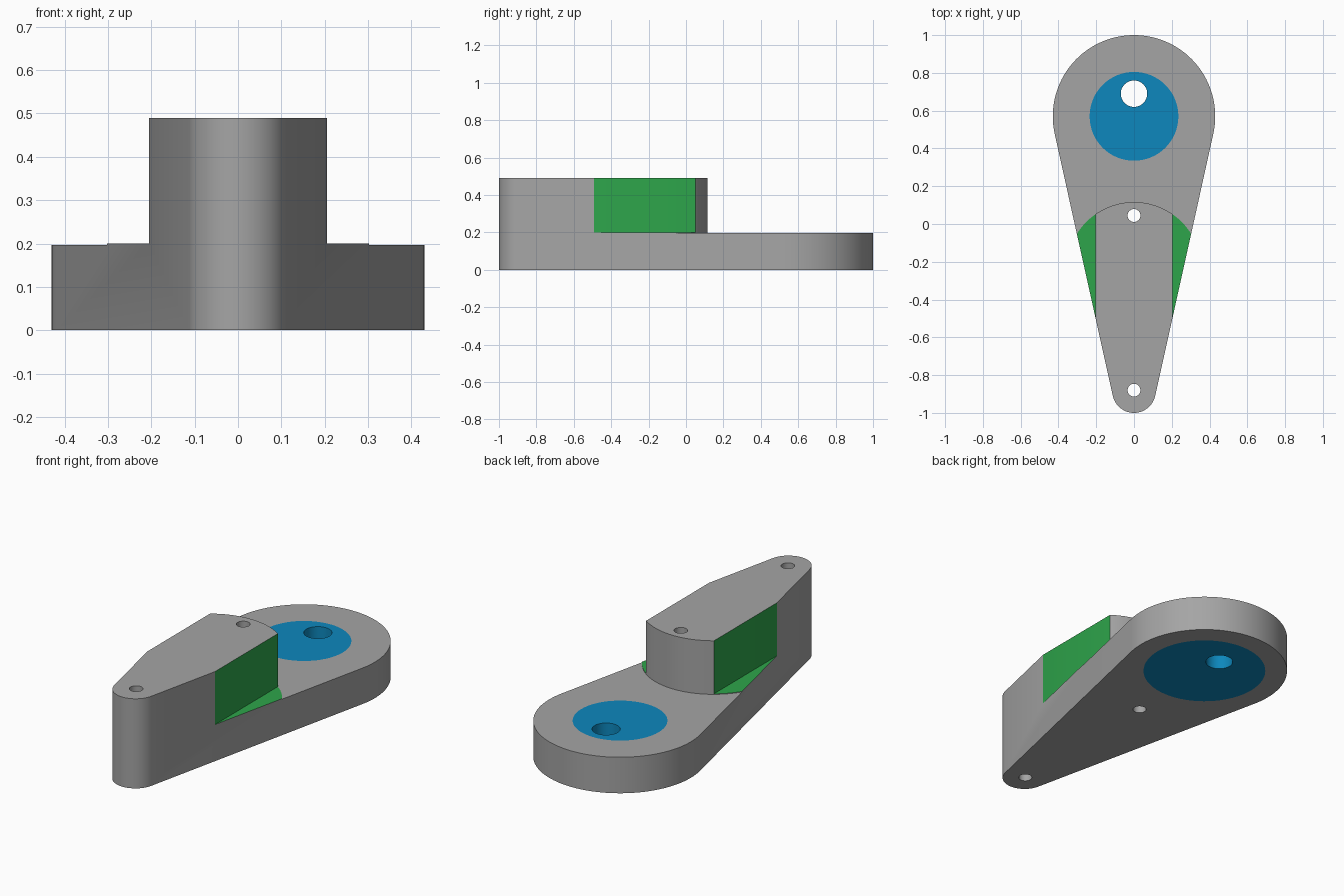
import bpy, bmesh, math

if "Cube" in bpy.data.objects:
    bpy.data.objects.remove(bpy.data.objects["Cube"])

TOP, DECK, LEDGE, HALF = 0.49, 0.197, 0.2, 0.205   # heights and half width of the raised block
BIG_Y, BIG_R = 0.57, 0.43                          # large rounded end
TIP_Y, TIP_R = -0.885, 0.115                       # small rounded end


def material(name, color):
    m = bpy.data.materials.new(name)
    m.diffuse_color = (*color, 1)
    m.use_nodes = True
    m.node_tree.nodes["Principled BSDF"].inputs["Base Color"].default_value = m.diffuse_color
    return m


grey = material("grey", (0.376, 0.376, 0.376))
green = material("green", (0.027, 0.376, 0.07))
blue = material("blue", (0.004, 0.245, 0.51))


def arc(cy, r, a0, a1, n):
    return [(r * math.cos(a0 + (a1 - a0) * i / n),
             cy + r * math.sin(a0 + (a1 - a0) * i / n)) for i in range(n + 1)]


def prism(name, pts, z0, z1, mat=grey):
    """Extrude a counter-clockwise outline from z0 to z1."""
    bm = bmesh.new()
    face = bm.faces.new([bm.verts.new((x, y, z0)) for x, y in pts])
    ext = bmesh.ops.extrude_face_region(bm, geom=[face])["geom"]
    bmesh.ops.translate(bm, vec=(0, 0, z1 - z0),
                        verts=[v for v in ext if isinstance(v, bmesh.types.BMVert)])
    bmesh.ops.recalc_face_normals(bm, faces=bm.faces)
    me = bpy.data.meshes.new(name)
    bm.to_mesh(me)
    bm.free()
    me.materials.append(mat)
    ob = bpy.data.objects.new(name, me)
    bpy.context.collection.objects.link(ob)
    return ob


def disc(name, cy, r, z0, z1, mat=grey, n=64):
    return prism(name, arc(cy, r, 0, math.tau * (n - 1) / n, n - 1), z0, z1, mat)


def cut(ob, cutter):
    """Subtract a helper shape and remove it."""
    mod = ob.modifiers.new("cut", "BOOLEAN")
    mod.operation, mod.solver, mod.object = "DIFFERENCE", "EXACT", cutter
    cutter.hide_render = True
    bpy.context.view_layer.objects.active = ob
    bpy.ops.object.modifier_apply(modifier=mod.name)
    bpy.data.objects.remove(cutter)


def smooth(ob):
    bpy.ops.object.select_all(action="DESELECT")
    ob.select_set(True)
    bpy.context.view_layer.objects.active = ob
    bpy.ops.object.shade_smooth_by_angle(angle=math.radians(20))


# Arm: two circles joined by tangent sides, full height
t = math.asin((BIG_R - TIP_R) / (BIG_Y - TIP_Y))
outline = arc(BIG_Y, BIG_R, -t, math.pi + t, 72) + arc(TIP_Y, TIP_R, math.pi + t, math.tau - t, 36)
arm = prism("lever_arm", outline, 0, TOP)

# Low deck behind the curved back of the block
back = arc(-0.24, 0.356, 0, math.pi, 64)
cut(arm, prism("deck_cutter", back + [(-1, -0.24), (-1, 1.2), (1, 1.2), (1, -0.24)], DECK, 1))

# Side ledges
for s in (-1, 1):
    x0, x1 = sorted((s * HALF, s * 0.8))
    cut(arm, prism("ledge_cutter", [(x0, -0.7), (x1, -0.7), (x1, 0.3), (x0, 0.3)], LEDGE, 1))

# Pin holes and the stepped bushing seat
cut(arm, disc("hole_cutter", 0.045, 0.034, -1, 1, n=40))
cut(arm, disc("hole_cutter", -0.88, 0.034, -1, 1, n=40))
cut(arm, disc("seat_cutter", BIG_Y, 0.235, -1, 1))
cut(arm, disc("seat_cutter", BIG_Y, 0.317, -1, 0.1))

# Ledge floors and the flat block sides are green
arm.data.materials.append(green)
for f in arm.data.polygons:
    wall = abs(f.normal.x) > 0.99 and abs(abs(f.center.x) - HALF) < 1e-3 and f.center.z > LEDGE
    floor = f.normal.z > 0.9 and abs(f.center.z - LEDGE) < 1e-3
    if wall or floor:
        f.material_index = 1
smooth(arm)

# Bushing: narrow top, wide bottom, off-centre bore
for name, r, z0, z1 in (("bushing_top", 0.235, 0.1, DECK), ("bushing_flange", 0.317, 0, 0.1)):
    part = disc(name, BIG_Y, r, z0, z1, blue)
    cut(part, disc("bore_cutter", 0.69, 0.07, -1, 1, n=48))
    smooth(part)
